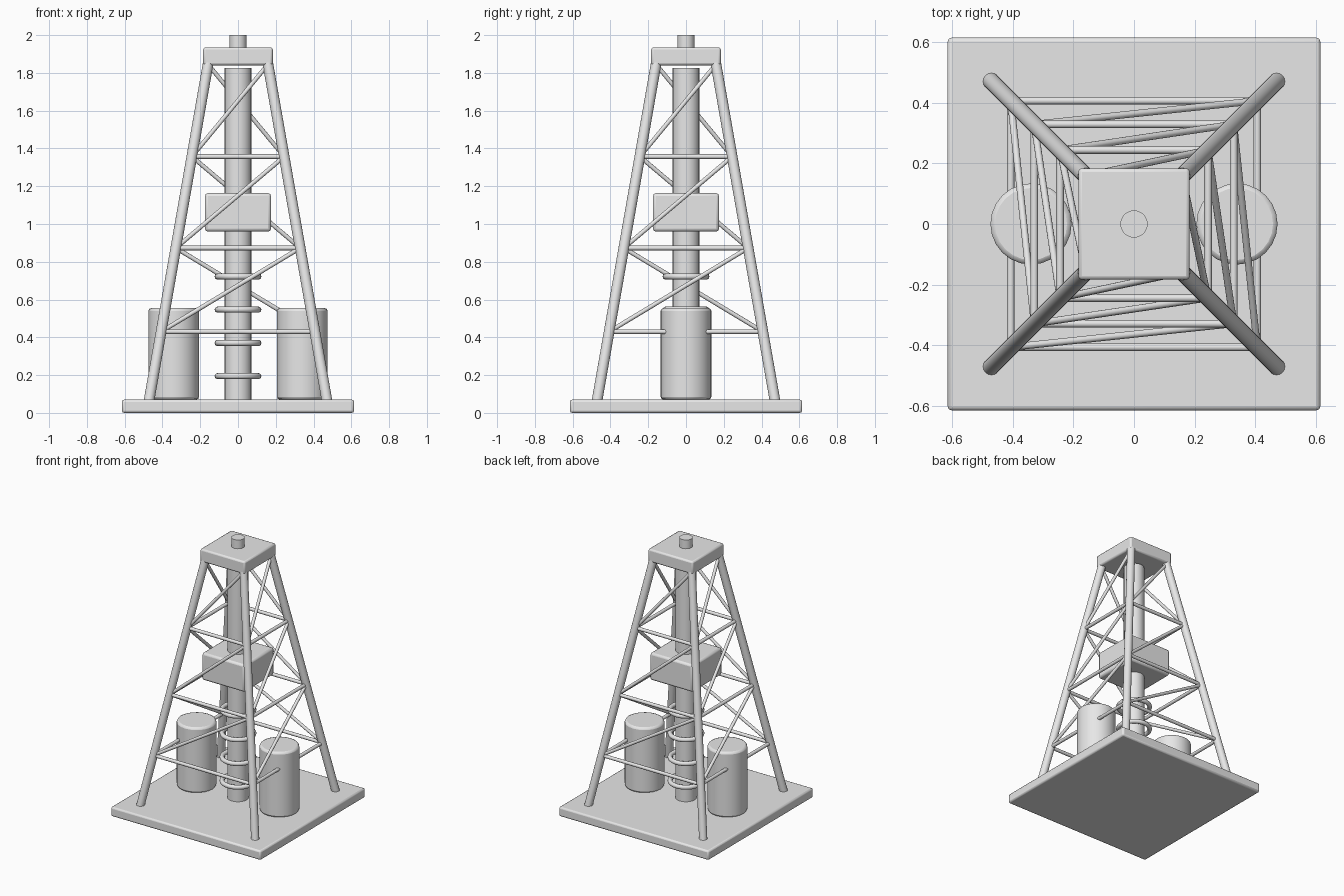
import bpy
from math import radians
from mathutils import Vector

if "Cube" in bpy.data.objects:
    bpy.data.objects.remove(bpy.data.objects["Cube"], do_unlink=True)

GREY = (0.8, 0.8, 0.8, 1.0)
steel = bpy.data.materials.new("light grey steel")
steel.use_nodes = True
steel.diffuse_color = GREY
steel.node_tree.nodes["Principled BSDF"].inputs["Base Color"].default_value = GREY


def finish(name, bevel=0.0):
    """Name the active object, colour it, bevel it and smooth its round sides."""
    obj = bpy.context.object
    obj.name = name
    obj.data.materials.append(steel)
    if bevel:
        mod = obj.modifiers.new("rounded edges", "BEVEL")
        mod.width, mod.segments = bevel, 2
        mod.limit_method = "ANGLE"
        mod.angle_limit = radians(40)
    bpy.ops.object.shade_smooth_by_angle(angle=radians(35))
    return obj


def box(name, half, z0, z1, bevel):
    bpy.ops.mesh.primitive_cube_add(size=1, location=(0, 0, (z0 + z1) / 2))
    bpy.context.object.scale = (2 * half, 2 * half, z1 - z0)
    bpy.ops.object.transform_apply(location=False, rotation=False, scale=True)
    return finish(name, bevel)


def rod(name, a, b, radius, sides=12, bevel=0.0):
    """Cylinder running from point a to point b."""
    a, b = Vector(a), Vector(b)
    turn = (b - a).to_track_quat("Z", "Y").to_euler()
    bpy.ops.mesh.primitive_cylinder_add(vertices=sides, radius=radius, depth=(b - a).length,
                                        location=(a + b) / 2, rotation=turn)
    return finish(name, bevel)


FOOT_Z, HEAD_Z = 0.07, 1.85
FOOT, HEAD = 0.47, 0.158
CORNERS = [(-1, -1), (1, -1), (1, 1), (-1, 1)]


def leg_point(corner, z):
    """Point on the centre line of a leg at height z."""
    t = (z - FOOT_Z) / (HEAD_Z - FOOT_Z)
    r = FOOT + (HEAD - FOOT) * t
    sx, sy = CORNERS[corner % 4]
    return (sx * r, sy * r, z)


# Platform and crown
box("base_platform", 0.615, 0, 0.07, 0.012)
box("crown_block", 0.184, 1.84, 1.935, 0.012)
rod("crown_cap", (0, 0, 1.92), (0, 0, 2.0), 0.045, 24)

# Four leaning legs
for c in range(4):
    rod("tower_leg", leg_point(c, FOOT_Z - 0.01), leg_point(c, HEAD_Z), 0.028, 16)

# Girts and one rising diagonal per bay on each side
levels = [0.43, 0.873, 1.357, 1.845]
for side in range(4):
    for low, high in zip(levels, levels[1:]):
        rod("cross_girt", leg_point(side, low), leg_point(side + 1, low), 0.0125)
        rod("diagonal_brace", leg_point(side, low), leg_point(side + 1, high), 0.0115)

# Drill pipe, travelling block and rings
rod("drill_pipe", (0, 0, 0.06), (0, 0, 1.825), 0.071, 24)
box("travelling_block", 0.175, 0.96, 1.163, 0.015)
for z in (0.195, 0.37, 0.547, 0.722):
    bpy.ops.mesh.primitive_torus_add(major_radius=0.108, minor_radius=0.016, major_segments=32,
                                     minor_segments=12, location=(0, 0, z))
    finish("pipe_ring")

# Storage tanks on both sides
for name, x in (("left_tank", 0.34), ("right_tank", -0.34)):
    rod(name, (x, 0, 0.07), (x, 0, 0.555), 0.134, 24, 0.015)
